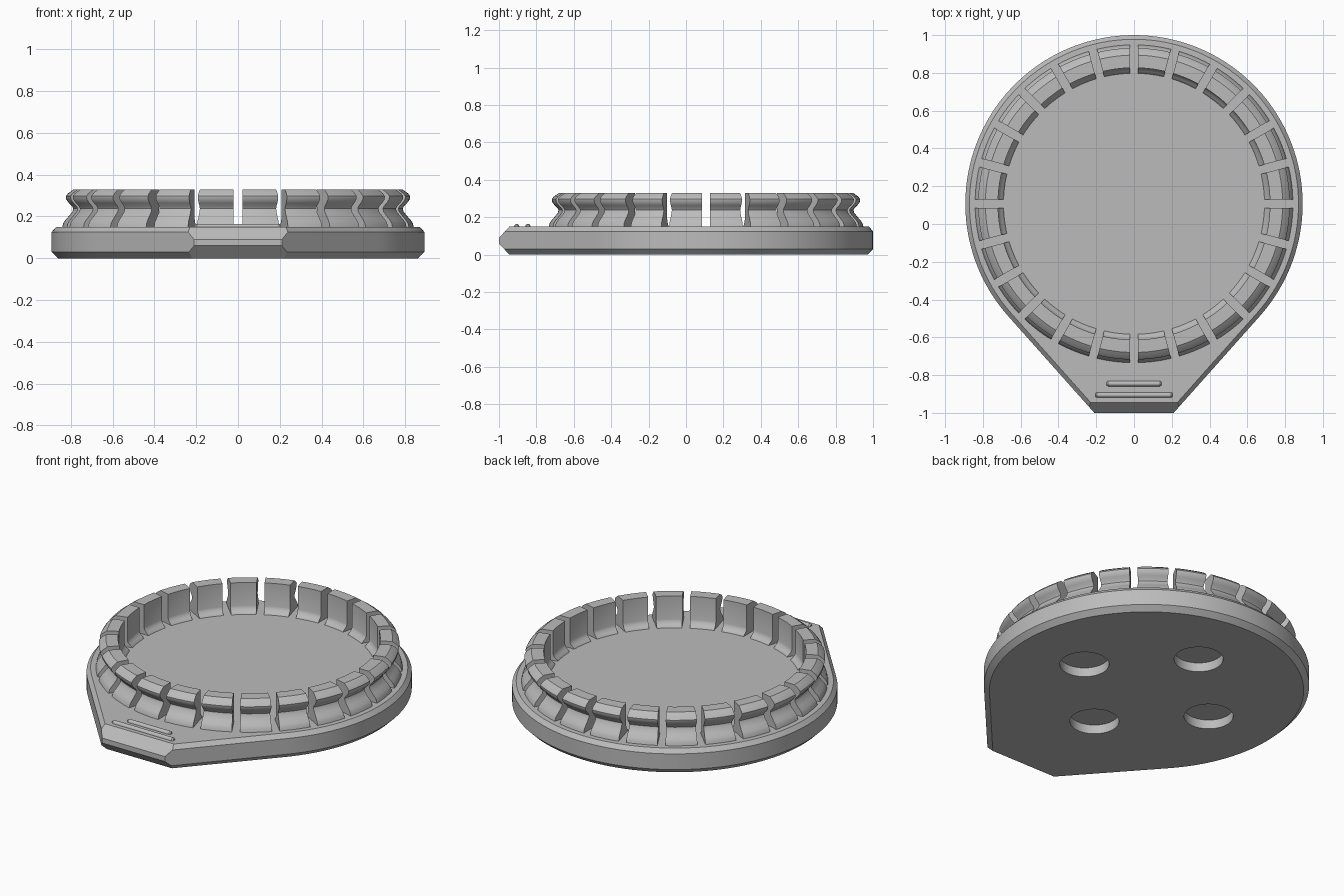
import bpy, bmesh
from math import sin, cos, asin, acos, atan2, radians, hypot, pi
from mathutils import Vector

CY = 0.107          # centre of the round part
R = 0.893           # radius of the round part
TOP = 0.15          # height of the base plate
FRONT_X = 0.21      # half width of the tongue at its front edge

old = bpy.data.objects.get("Cube")
if old:
    bpy.data.objects.remove(old, do_unlink=True)

grey = bpy.data.materials.new("light_grey")
grey.use_nodes = True
grey.diffuse_color = (0.5, 0.5, 0.5, 1)
grey.node_tree.nodes["Principled BSDF"].inputs["Base Color"].default_value = (0.5, 0.5, 0.5, 1)


def finish(bm, name, angle=30):
    bmesh.ops.recalc_face_normals(bm, faces=bm.faces)
    mesh = bpy.data.meshes.new(name)
    bm.to_mesh(mesh)
    bm.free()
    mesh.materials.append(grey)
    obj = bpy.data.objects.new(name, mesh)
    bpy.context.collection.objects.link(obj)
    bpy.ops.object.select_all(action='DESELECT')
    obj.select_set(True)
    bpy.context.view_layer.objects.active = obj
    bpy.ops.object.shade_smooth_by_angle(angle=radians(angle))
    return obj


def loft(bm, rings, closed=True):
    """Skin a list of point rings and cap both ends."""
    loops = [[bm.verts.new(p) for p in ring] for ring in rings]
    n = len(loops[0])
    for a, b in zip(loops, loops[1:]):
        for i in range(n):
            j = (i + 1) % n
            bm.faces.new((a[i], a[j], b[j], b[i]))
    bm.faces.new(loops[0])
    bm.faces.new(loops[-1])


# Base plate: round body running tangentially into a tapered tongue
tangent = atan2(-1 - CY, FRONT_X) + acos(R / hypot(FRONT_X, 1 + CY))


def outline(inset, z, steps=96):
    r = R - inset
    sweep = pi - 2 * tangent
    pts = [(r * cos(tangent + sweep * i / steps),
            CY + r * sin(tangent + sweep * i / steps), z) for i in range(steps + 1)]
    x = (r + sin(tangent) * (1 + CY)) / cos(tangent)
    return pts + [(-x, -1, z), (x, -1, z)]


bm = bmesh.new()
loft(bm, [outline(0.03, 0), outline(0, 0.03), outline(0, 0.125), outline(0.022, TOP)])
# Bevelled front edge of the tongue
for z, up in ((0.09, 1), (0.06, -1)):
    cut = bmesh.ops.bisect_plane(bm, geom=bm.verts[:] + bm.edges[:] + bm.faces[:],
                                 plane_co=(0, -1, z), plane_no=Vector((0, -1.08, up)),
                                 clear_outer=True)
    edges = [e for e in cut["geom_cut"] if isinstance(e, bmesh.types.BMEdge)]
    bmesh.ops.contextual_create(bm, geom=edges)
base = finish(bm, "base_plate")

# Four round magnet pockets in the underside
bm = bmesh.new()
for k in range(4):
    px, py = 0.445 * cos(k * pi / 2), CY + 0.445 * sin(k * pi / 2)
    loft(bm, [[(px + 0.135 * cos(2 * pi * i / 48), py + 0.135 * sin(2 * pi * i / 48), z)
               for i in range(48)] for z in (-0.05, 0.055)])
cutter = finish(bm, "pocket_cutter")
cutter.hide_render = True
mod = base.modifiers.new("pockets", 'BOOLEAN')
mod.operation = 'DIFFERENCE'
mod.solver = 'EXACT'
mod.object = cutter
bpy.ops.object.select_all(action='DESELECT')
base.select_set(True)
bpy.context.view_layer.objects.active = base
bpy.ops.object.modifier_apply(modifier=mod.name)
bpy.data.objects.remove(cutter, do_unlink=True)
bpy.ops.object.shade_smooth_by_angle(angle=radians(30))

# Ring of flexible clips: one waisted profile swept between parallel-sided gaps
profile = [(0.69, 0.148), (0.692, 0.153), (0.703, 0.163), (0.715, 0.175), (0.72, 0.19),
           (0.72, 0.33), (0.787, 0.33), (0.815, 0.31), (0.825, 0.297), (0.823, 0.282),
           (0.81, 0.264), (0.795, 0.25), (0.789, 0.238), (0.793, 0.223),
           (0.812, 0.2), (0.828, 0.182), (0.837, 0.168), (0.842, 0.148)]
CLIPS = 24
GAP = 0.022
bm = bmesh.new()
for k in range(CLIPS):
    rings = []
    for s in range(7):
        ring = []
        for r, z in profile:
            margin = asin(GAP / r)
            a = 2 * pi * k / CLIPS + margin + (2 * pi / CLIPS - 2 * margin) * s / 6
            ring.append((r * cos(a), CY + r * sin(a), z))
        rings.append(ring)
    loft(bm, rings)
finish(bm, "clip_ring", 35)

# Two raised grip bars on the tongue
for name, y, half in (("grip_bar_rear", -0.845, 0.145), ("grip_bar_front", -0.905, 0.205)):
    bm = bmesh.new()
    arc = [(0.014 * cos(pi * i / 8), 0.015 * sin(pi * i / 8)) for i in range(9)]
    arc = [(0.014, -0.004)] + arc + [(-0.014, -0.004)]
    loft(bm, [[(x, y + u * t, TOP + v * t) for u, v in arc]
              for x, t in ((-half, 0.6), (-half + 0.008, 1), (half - 0.008, 1), (half, 0.6))])
    finish(bm, name)
